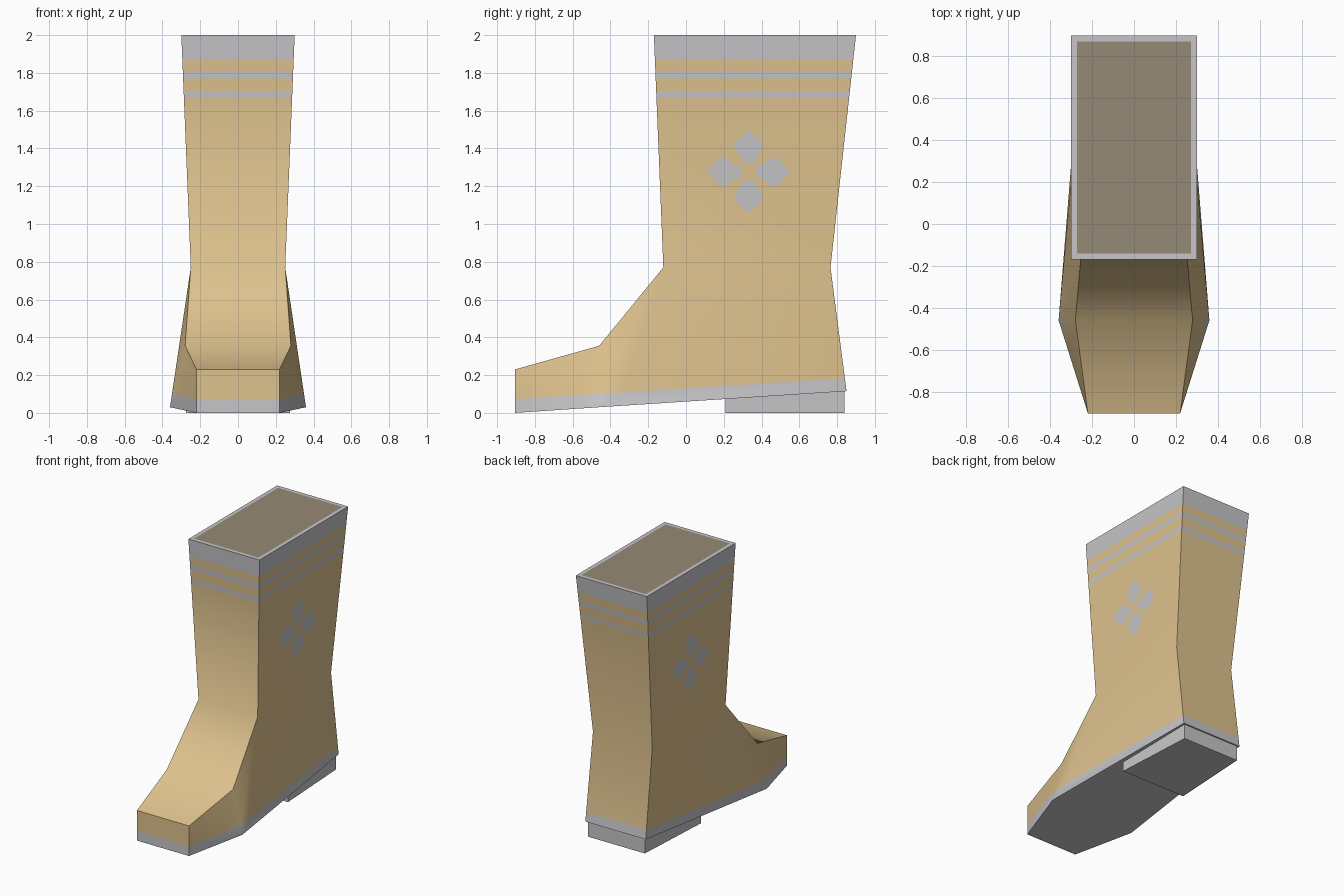
import bpy, bmesh, math
from mathutils import Vector

cube = bpy.data.objects.get("Cube")
if cube:
    bpy.data.objects.remove(cube, do_unlink=True)


def srgb(*c):
    return tuple(((v / 255 + 0.055) / 1.055) ** 2.4 for v in c) + (1.0,)


def material(name, color):
    m = bpy.data.materials.new(name)
    m.use_nodes = True
    m.diffuse_color = color
    m.node_tree.nodes["Principled BSDF"].inputs["Base Color"].default_value = color
    return m


tan = material("tan_leather", srgb(222, 194, 142))
grey = material("pale_grey_trim", srgb(198, 198, 201))
lining = material("brown_lining", srgb(150, 138, 117))


def finish(name, bm, mats):
    mesh = bpy.data.meshes.new(name)
    bm.to_mesh(mesh)
    bm.free()
    for m in mats:
        mesh.materials.append(m)
    ob = bpy.data.objects.new(name, mesh)
    bpy.context.collection.objects.link(ob)
    return ob


def mirrored_solid(outline, sides):
    """Join a side outline of (half width, y, z) to its mirror image."""
    bm = bmesh.new()
    left, right = [[bm.verts.new((s * x, y, z)) for x, y, z in outline] for s in (1, -1)]
    n = len(outline)
    for i in range(n):
        j = (i + 1) % n
        bm.faces.new((left[i], left[j], right[j], right[i]))
    for f in sides:
        bm.faces.new([left[i] for i in f])
        bm.faces.new([right[i] for i in reversed(f)])
    bmesh.ops.recalc_face_normals(bm, faces=bm.faces[:])
    return bm


# Boot body: top front, ankle, instep, toe, ball, heel, back of ankle, top back
outline = [(0.30, -0.17, 2.0), (0.25, -0.12, 0.77), (0.28, -0.46, 0.355),
           (0.22, -0.905, 0.23), (0.22, -0.905, 0.0), (0.36, -0.46, 0.03),
           (0.255, 0.85, 0.115), (0.25, 0.765, 0.77), (0.30, 0.90, 2.0)]
bm = mirrored_solid(outline, [(0, 1, 7, 8), (1, 2, 5), (1, 5, 7), (5, 6, 7),
                              (2, 3, 5), (3, 4, 5)])

# Opening: inset panel inside the rim
top = [f for f in bm.faces if f.calc_center_median().z > 1.99]
bmesh.ops.inset_region(bm, faces=top, thickness=0.04)

# Cut the trim stripes and the slanted sole band
stripes = [(1.666, 1.70), (1.77, 1.808), (1.867, 2.1)]
sole_point = Vector((0, -0.905, 0.073))
sole_normal = Vector((0, -0.0635, 1)).normalized()
cuts = [(Vector((0, 0, z)), Vector((0, 0, 1))) for s in stripes for z in s if z < 2]
for co, no in cuts + [(sole_point, sole_normal)]:
    bmesh.ops.bisect_plane(bm, geom=bm.verts[:] + bm.edges[:] + bm.faces[:],
                           plane_co=co, plane_no=no)
for f in bm.faces:
    c = f.calc_center_median()
    if f in top:
        f.material_index = 2
    elif any(a < c.z < b for a, b in stripes) or (c - sole_point).dot(sole_normal) < 0:
        f.material_index = 1
boot = finish("boot_body", bm, [tan, grey, lining])
bpy.ops.object.select_all(action='DESELECT')
boot.select_set(True)
bpy.context.view_layer.objects.active = boot
bpy.ops.object.shade_smooth_by_angle(angle=math.radians(50))

# Heel block, its top tucked into the sloping sole
bm = mirrored_solid([(0.275, 0.21, 0.0), (0.24, 0.84, 0.0),
                     (0.24, 0.84, 0.12), (0.275, 0.21, 0.08)], [(0, 1, 2, 3)])
finish("heel_block", bm, [grey])

# Four-petal flower plates on both sides of the shaft
petal = [(0.04, 0.022), (0.06, 0.038), (0.075, 0.036), (0.09, 0.05), (0.11, 0.068),
         (0.13, 0.074), (0.15, 0.071), (0.175, 0.05), (0.20, 0.025), (0.215, 0.006)]
loop = petal + [(r, -w) for r, w in reversed(petal)]
for side, label in ((1, "left"), (-1, "right")):
    bm = bmesh.new()
    for k in range(4):
        a = k * math.pi / 2
        verts = []
        for r, w in loop:
            y = 0.33 + r * math.cos(a) - w * math.sin(a)
            z = 1.277 + r * math.sin(a) + w * math.cos(a)
            x = 0.25 + 0.05 * (z - 0.77) / 1.23 + 0.003
            verts.append(bm.verts.new((side * x, y, z)))
        face = bm.faces.new(verts)
        face.normal_update()
        if face.normal.x * side < 0:
            face.normal_flip()
    finish(label + "_flower", bm, [grey])
